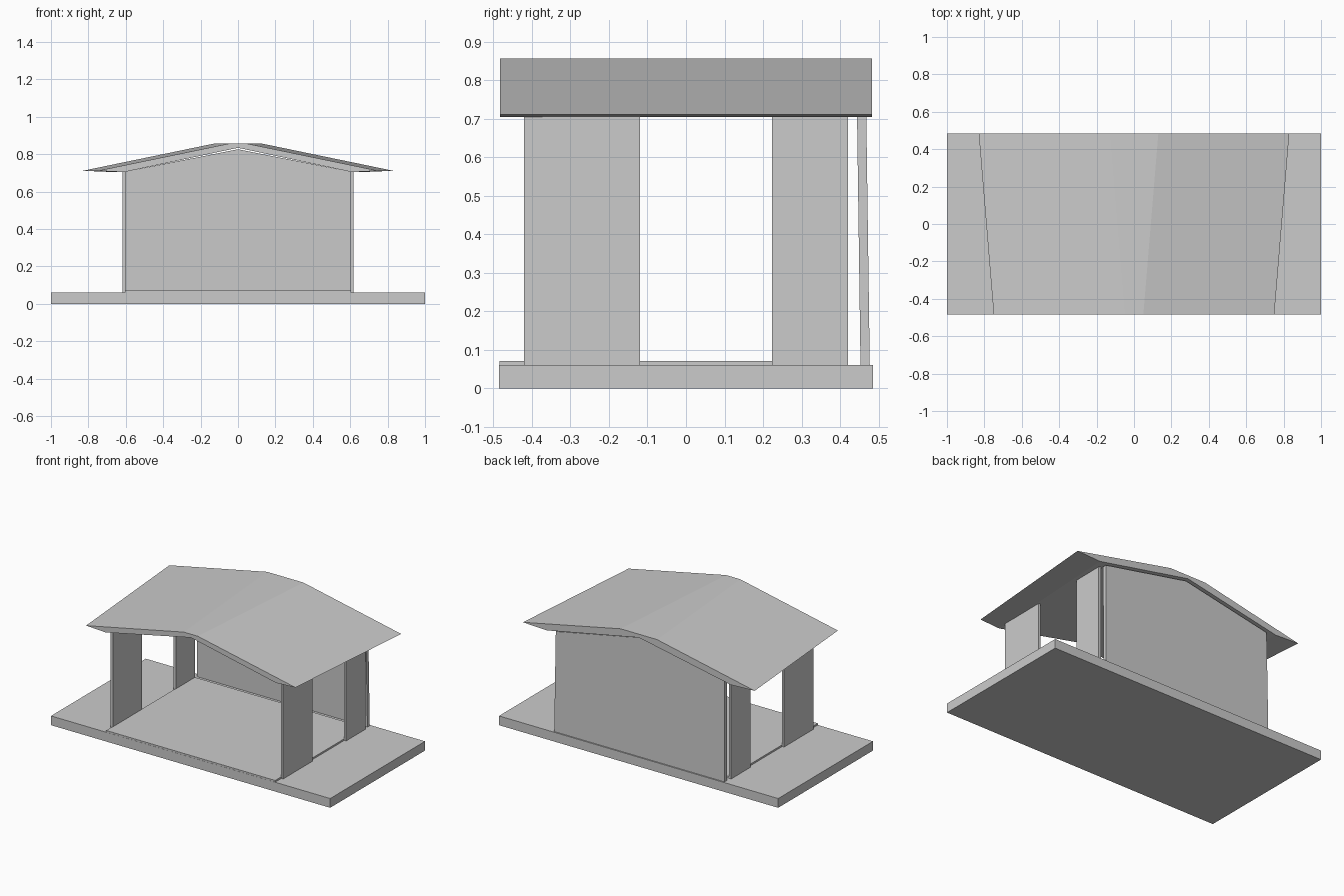
import bpy

if "Cube" in bpy.data.objects:
    bpy.data.objects.remove(bpy.data.objects["Cube"])


def mesh_object(name, verts, faces):
    mesh = bpy.data.meshes.new(name)
    mesh.from_pydata(verts, [], faces)
    mesh.update()
    obj = bpy.data.objects.new(name, mesh)
    bpy.context.collection.objects.link(obj)
    return obj


def box(name, x0, x1, y0, y1, z0, z1):
    bpy.ops.mesh.primitive_cube_add(
        size=1, location=((x0 + x1) / 2, (y0 + y1) / 2, (z0 + z1) / 2))
    obj = bpy.context.object
    obj.name = name
    obj.scale = (x1 - x0, y1 - y0, z1 - z0)
    bpy.ops.object.transform_apply(location=False, rotation=False, scale=True)
    return obj


def mirrored(half):
    """Closed profile: the given right half, then its reflection."""
    return half + [(-x, z) for x, z in reversed(half) if x > 0]


def loft(name, front, back):
    """Solid between two equal-length loops of 3D points."""
    n = len(front)
    sides = [(i, (i + 1) % n, n + (i + 1) % n, n + i) for i in range(n)]
    caps = [tuple(reversed(range(n))), tuple(range(n, 2 * n))]
    return mesh_object(name, front + back, sides + caps)


# Ground slab and raised floor
box("base_slab", -1, 1, -0.485, 0.485, 0, 0.06)
box("floor", -0.605, 0.605, -0.484, 0.42, 0.055, 0.071)

# Two wall panels on each side
for side, s in (("left", -1), ("right", 1)):
    for part, y0, y1 in (("front", -0.42, -0.12), ("rear", 0.223, 0.42)):
        xs = sorted((s * 0.602, s * 0.618))
        box(f"{side}_{part}_wall", *xs, y0, y1, 0.06, 0.72)

# Gabled back wall, leaning slightly forward
gable = mirrored([(0.61, 0.06), (0.605, 0.706), (0, 0.826)])
lean = lambda z: -0.009 * (z - 0.06) / 0.65
loft("back_wall",
     [(x, 0.453 + lean(z), z) for x, z in gable],
     [(x, 0.477 + lean(z), z) for x, z in gable])


# Roof, narrower at the front than at the back
def roof_profile(y, eave, ridge, soffit):
    outer = [(eave, 0.711), (ridge, 0.856), (-ridge, 0.856), (-eave, 0.711)]
    under = [(-soffit, 0.704), (0, 0.834), (soffit, 0.704)]
    return [(x, y, z) for x, z in reversed(outer + under)]


roof = loft("roof",
            roof_profile(-0.483, 0.75, 0.05, 0.61),
            roof_profile(0.483, 0.83, 0.13, 0.66))

# Consistent outward normals on the lofted parts
import bmesh
for name in ("back_wall", "roof"):
    mesh = bpy.data.objects[name].data
    bm = bmesh.new()
    bm.from_mesh(mesh)
    bmesh.ops.recalc_face_normals(bm, faces=bm.faces)
    bm.to_mesh(mesh)
    bm.free()
